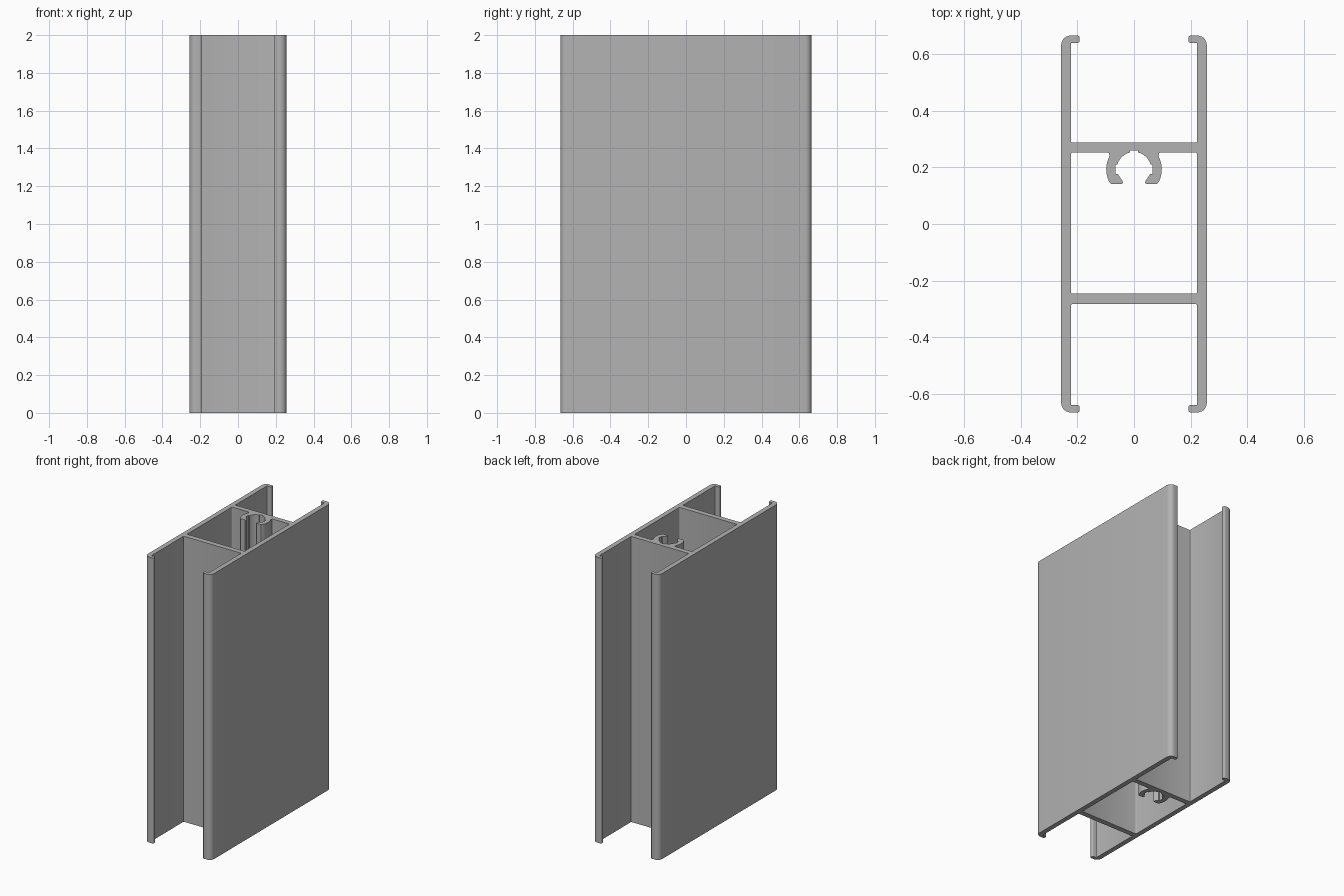
import bpy
import bmesh
from math import sin, cos, radians, ceil
from mathutils import Vector

cube = bpy.data.objects.get("Cube")
if cube:
    bpy.data.objects.remove(cube, do_unlink=True)

LENGTH = 2.0
OUT_X, IN_X, END_Y = 0.257, 0.223, 0.665    # side walls
LIP_X, LIP_Y = 0.192, 0.639                 # inturned lips
WEB_A, WEB_B = (0.252, 0.288), (-0.283, -0.246)
BOSS_Y, BOSS_OUT, BOSS_IN = 0.193, 0.098, 0.061


def rounded(corners):
    """Turn (x, y, radius) corners into a path with filleted corners."""
    path = []
    for i, (x, y, r) in enumerate(corners):
        p = Vector((x, y))
        if r == 0:
            path.append(p)
            continue
        a = (Vector(corners[i - 1][:2]) - p).normalized()
        b = (Vector(corners[i + 1][:2]) - p).normalized()
        # Corners with a radius are all right angles
        centre = p + (a + b) * r
        steps = max(3, ceil(r * 200))
        for k in range(steps + 1):
            t = radians(90 * k / steps)
            path.append(centre - b * r * cos(t) - a * r * sin(t))
    return path


def arc(radius, start, end, steps):
    return [Vector((radius * cos(radians(start + (end - start) * k / steps)),
                    BOSS_Y + radius * sin(radians(start + (end - start) * k / steps))))
            for k in range(steps + 1)]


def mirrored(half):
    """Close a right-hand half path that starts and ends on the centre line."""
    return half + [Vector((-p.x, p.y)) for p in reversed(half[1:-1])]


# Outer outline: web, wall with rounded ends and lips, other web
end = [(IN_X, LIP_Y, 0.004), (LIP_X, LIP_Y, 0.008),
       (LIP_X, END_Y, 0.008), (OUT_X, END_Y, 0.034)]
outer = mirrored(rounded(
    [(0, WEB_A[1], 0), (IN_X, WEB_A[1], 0.005)] + end
    + [(x, -y, r) for x, y, r in reversed(end)]
    + [(IN_X, WEB_B[0], 0.005), (0, WEB_B[0], 0)]))

# Inner chamber outline with the open, notched screw channel
chamber = rounded([(0, WEB_B[1], 0), (IN_X, WEB_B[1], 0.007),
                   (IN_X, WEB_A[0], 0.007), (0.093, WEB_A[0], 0)])
channel_outside = [Vector((0.088, 0.249))] + arc(BOSS_OUT, 28, -27, 10)
channel_tip = [Vector(p) for p in ((0.08, 0.141), (0.044, 0.141), (0.039, 0.145), (0.041, 0.152))]
channel_inside = ([Vector((0.057, 0.176)), Vector((0.066, 0.176)),
                   Vector((0.066, 0.21)), Vector((0.058, 0.21))]
                  + arc(BOSS_IN, 20, 76, 9)
                  + [Vector((0.014, 0.259)), Vector((0, 0.259))])
inner = mirrored(chamber + channel_outside + channel_tip + channel_inside)

# Fill the cross-section and extrude it
bm = bmesh.new()
edges = []
for loop in (outer, inner):
    verts = [bm.verts.new((p.x, p.y, 0)) for p in loop]
    edges += [bm.edges.new((v, verts[(i + 1) % len(verts)])) for i, v in enumerate(verts)]
section = bmesh.ops.triangle_fill(bm, edges=edges, use_beauty=True, use_dissolve=False)
faces = [f for f in section["geom"] if isinstance(f, bmesh.types.BMFace)]
top = bmesh.ops.extrude_face_region(bm, geom=faces, use_keep_orig=True)
bmesh.ops.translate(bm, vec=(0, 0, LENGTH),
                    verts=[v for v in top["geom"] if isinstance(v, bmesh.types.BMVert)])
bmesh.ops.recalc_face_normals(bm, faces=bm.faces)
mesh = bpy.data.meshes.new("extruded_profile")
bm.to_mesh(mesh)
bm.free()
profile = bpy.data.objects.new("extruded_profile", mesh)
bpy.context.collection.objects.link(profile)

# Plain aluminium grey
grey = bpy.data.materials.new("aluminium_grey")
grey.use_nodes = True
colour = (0.45, 0.45, 0.45, 1)
grey.diffuse_color = colour
grey.node_tree.nodes["Principled BSDF"].inputs["Base Color"].default_value = colour
mesh.materials.append(grey)

bpy.ops.object.select_all(action="DESELECT")
profile.select_set(True)
bpy.context.view_layer.objects.active = profile
bpy.ops.object.shade_smooth_by_angle(angle=radians(35))
